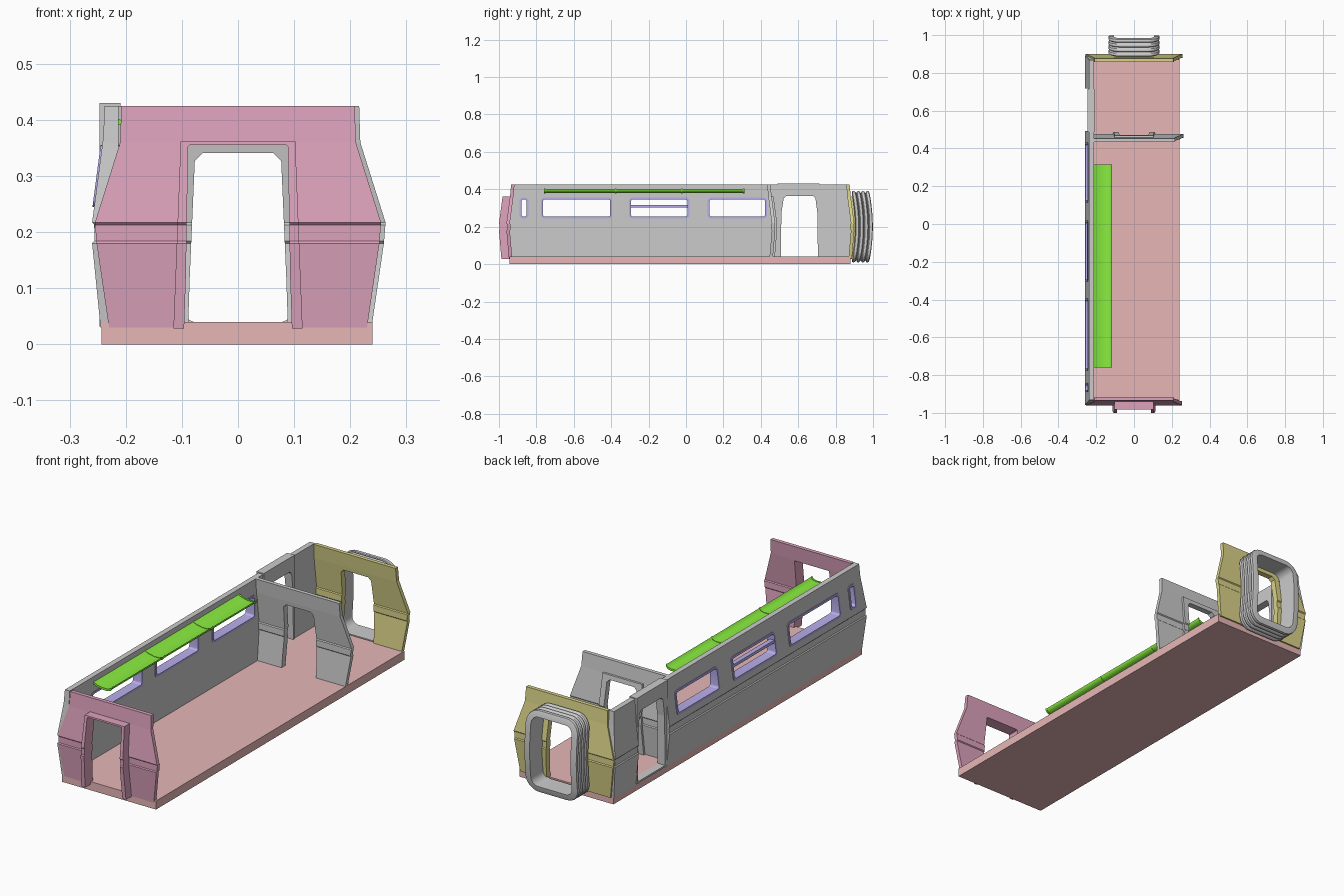
import bpy, bmesh, math

if "Cube" in bpy.data.objects:
    bpy.data.objects.remove(bpy.data.objects["Cube"])

COLOURS = {"pink": (0.72, 0.36, 0.50, 1), "floor": (0.80, 0.47, 0.47, 1), "yellow": (0.70, 0.65, 0.25, 1),
           "purple": (0.48, 0.42, 0.82, 1), "green": (0.25, 0.85, 0.05, 1)}
MATS = {}
for key, rgba in COLOURS.items():
    MATS[key] = bpy.data.materials.new(key + "_paint")
    MATS[key].diffuse_color = rgba


def loft(name, rings, colour=None, closed=False, smooth=False):
    """Bridge equal-sized vertex loops; cap the ends unless the rings form a closed tube."""
    bm = bmesh.new()
    loops = [[bm.verts.new(p) for p in ring] for ring in rings]
    n = len(loops[0])
    for i in range(len(loops) if closed else len(loops) - 1):
        a, b = loops[i], loops[(i + 1) % len(loops)]
        for j in range(n):
            k = (j + 1) % n
            bm.faces.new((a[j], a[k], b[k], b[j]))
    if not closed:
        bm.faces.new(loops[0])
        bm.faces.new(loops[-1])
    bmesh.ops.recalc_face_normals(bm, faces=bm.faces)
    me = bpy.data.meshes.new(name)
    bm.to_mesh(me)
    bm.free()
    ob = bpy.data.objects.new(name, me)
    bpy.context.collection.objects.link(ob)
    if colour:
        me.materials.append(MATS[colour])
    if smooth:
        bpy.ops.object.select_all(action='DESELECT')
        ob.select_set(True)
        bpy.context.view_layer.objects.active = ob
        bpy.ops.object.shade_smooth_by_angle(angle=math.radians(40))
    return ob


def slab(name, levels, colour=None):
    """Stack of rectangles (x0, x1, y0, y1, z)."""
    return loft(name, [[(x0, y0, z), (x1, y0, z), (x1, y1, z), (x0, y1, z)]
                       for x0, x1, y0, y1, z in levels], colour)


def cut(ob, cutter):
    mod = ob.modifiers.new("cut", 'BOOLEAN')
    mod.operation, mod.solver, mod.object = 'DIFFERENCE', 'EXACT', cutter
    bpy.context.view_layer.objects.active = ob
    bpy.ops.object.modifier_apply(modifier=mod.name)
    bpy.data.objects.remove(cutter)


def interp(table, z):
    for (za, a), (zb, b) in zip(table, table[1:]):
        if z <= zb:
            return a + (b - a) * (z - za) / (zb - za)
    return table[-1][1]


def rounded(cu, cv, hu, hv, r, steps=5):
    pts = []
    for q, (su, sv) in enumerate(((1, 1), (-1, 1), (-1, -1), (1, -1))):
        for s in range(steps + 1):
            a = math.pi / 2 * (q + s / steps)
            pts.append((cu + su * (hu - r) + r * math.cos(a), cv + sv * (hv - r) + r * math.sin(a)))
    return pts


# Shared section tables: bulge of the ends, half width, outer face of the side wall
BULGE = [(0.03, 0.012), (0.18, 0.025), (0.184, 0.021), (0.213, 0.021), (0.217, 0.025), (0.36, 0.006), (0.425, 0.0)]
WIDTH = [(0.03, 0.230), (0.18, 0.252), (0.217, 0.255), (0.36, 0.210), (0.425, 0.208)]
SIDE = [(0.03, -0.245), (0.18, -0.26), (0.184, -0.256), (0.213, -0.256), (0.217, -0.26), (0.37, -0.24), (0.425, -0.238)]
LEVELS = [z for z, _ in BULGE]


def door_cutter(bottom, top, height, chamfer):
    half = [(bottom, 0.0), (bottom - 0.004, 0.12), (top, height - chamfer), (top - chamfer, height)]
    outline = half + [(-x, z) for x, z in reversed(half)]
    return loft("cutter", [[(x, y, z) for x, z in outline] for y in (-2, 2)])


def end_wall(name, y, side, colour, extra=0.0, left_limit=1.0, depth=0.01, opening=(0.09, 0.077, 0.341, 0.014)):
    """Bulging bulkhead with a doorway and a raised doorway surround."""
    def span(z, out):
        o = y + side * (interp(BULGE, z) + out)
        return (o, y + side * (interp(BULGE, z) - 0.018))
    panel = slab(name, [(-min(interp(WIDTH, z) + extra, left_limit), interp(WIDTH, z) + extra, *span(z, 0), z)
                        for z in LEVELS], colour)
    frame_w = [(0.03, 0.115), (0.362, 0.102)]
    rows = [0.028] + [z for z in LEVELS if 0.03 < z < 0.362] + [0.362]
    frame = slab(name + "_door_frame", [(-interp(frame_w, z), interp(frame_w, z), *span(max(z, 0.03), depth), z)
                                        for z in rows], colour)
    for ob in (panel, frame):
        cut(ob, door_cutter(*opening))


# Floor
slab("floor", [(-0.243, 0.24, -0.945, 0.88, z) for z in (0.0, 0.04)], "floor")

# Bulkheads
end_wall("front_end_wall", -0.935, -1, "pink", depth=0.04, opening=(0.097, 0.089, 0.355, 0.003))
end_wall("rear_end_wall", 0.875, 1, "yellow", extra=0.002)
end_wall("middle_partition", 0.452, 1, None, extra=0.008, left_limit=0.225)

# Side wall with windows and doorway
wall = slab("side_wall", [(interp(SIDE, z), -0.213, -0.932 - interp(BULGE, z), 0.868 + interp(BULGE, z), z)
                          for z in sorted(set(LEVELS + [0.37]))])
WINDOWS = [(-0.89, -0.842), (-0.775, -0.395), (-0.305, 0.018), (0.115, 0.432)]
ZC, HZ = 0.3, 0.055


def wall_x(z):
    return interp(SIDE, z) - 0.003


for i, (a, b) in enumerate(WINDOWS):
    yc, hy = (a + b) / 2, (b - a) / 2
    hole = rounded(yc, ZC, hy - 0.003, HZ - 0.003, 0.014)
    cut(wall, loft("cutter", [[(x, y, z) for y, z in hole] for x in (-0.3, -0.15)]))
    outer = rounded(yc, ZC, hy, HZ, 0.016)
    inner = rounded(yc, ZC, hy - 0.01, HZ - 0.01, 0.01)
    loft(f"window_frame_{i + 1}",
         [[(wall_x(z), y, z) for y, z in outer], [(wall_x(z), y, z) for y, z in inner],
          [(-0.211, y, z) for y, z in inner], [(-0.211, y, z) for y, z in outer]],
         "purple", closed=True, smooth=True)

# Opening-vent bars on the middle window
y0, y1 = WINDOWS[2][0] + 0.008, WINDOWS[2][1] - 0.008
slab("window_vent_bar", [(wall_x(z) + 0.003, -0.225, y0, y1, z) for z in (0.304, 0.316)], "purple")

# Side doorway
DOOR = [(0.507, 0.04), (0.705, 0.04), (0.703, 0.27), (0.692, 0.352), (0.68, 0.364),
        (0.535, 0.364), (0.522, 0.352), (0.51, 0.27)]


def side_door_cutter():
    return loft("cutter", [[(x, y, z) for y, z in DOOR] for x in (-0.35, -0.1)])


cut(wall, slab("cutter", [(-0.35, -0.244, 0.492, 0.718, z) for z in (-0.1, 0.6)]))
cut(wall, side_door_cutter())
door_frame = slab("side_door_frame", [(-0.247, -0.209, 0.488, 0.714, z) for z in (0.032, 0.43)])
cut(door_frame, side_door_cutter())

# Luggage rack in three curved sections, with end ribs
SECTION = [(-0.213, 0.400), (-0.195, 0.392), (-0.165, 0.386), (-0.14, 0.386), (-0.124, 0.391), (-0.117, 0.401)]


def rack_piece(name, ya, yb, thick, lift):
    outline = [(x, z + lift) for x, z in SECTION] + [(x, z - thick) for x, z in reversed(SECTION)]
    loft(name, [[(x, y, z) for x, z in outline] for y in (ya, yb)], "green", smooth=True)


EDGES = [-0.755, -0.375, -0.022, 0.31]
for i, (a, b) in enumerate(zip(EDGES, EDGES[1:])):
    rack_piece(f"luggage_rack_{i + 1}", a + 0.002, b - 0.002, 0.005, 0)
for i, e in enumerate(EDGES):
    rack_piece(f"rack_rib_{i + 1}", e - 0.004, e + 0.004, 0.008, 0.002)

# Gangway bellows: rounded rectangle tube with four ribs
profile = []
for r in range(4):
    base = 0.884 + r * 0.0245
    profile += [(base, 0.013), (base + 0.005, 0.002), (base + 0.012, 0.0), (base + 0.019, 0.002)]
profile += [(0.979, 0.013), (0.979, 0.03), (0.884, 0.03)]
rings = []
for y, inset in profile:
    ring = []
    for x, z in rounded(0, 0.2, 0.135 - inset, 0.191 - inset, 0.065 - inset, 8):
        ring.append((x, y + 0.02 * (1 - ((z - 0.2) / 0.19) ** 2), z))
    rings.append(ring)


def subdivide_sides(ring, parts=6):
    """Add points along long edges so the bellows can bow smoothly."""
    out = []
    for p, q in zip(ring, ring[1:] + ring[:1]):
        out.append(p)
        if abs(p[2] - q[2]) > 0.08:
            shift = p[1] - 0.02 * (1 - ((p[2] - 0.2) / 0.19) ** 2)
            for s in range(1, parts):
                z = p[2] + (q[2] - p[2]) * s / parts
                out.append((p[0], shift + 0.02 * (1 - ((z - 0.2) / 0.19) ** 2), z))
    return out


loft("gangway_bellows", [subdivide_sides(r) for r in rings], closed=True, smooth=True)

for m in bpy.data.materials:
    if m.users and not m.is_grease_pencil:
        m.use_nodes = True
        m.node_tree.nodes["Principled BSDF"].inputs["Base Color"].default_value = m.diffuse_color
